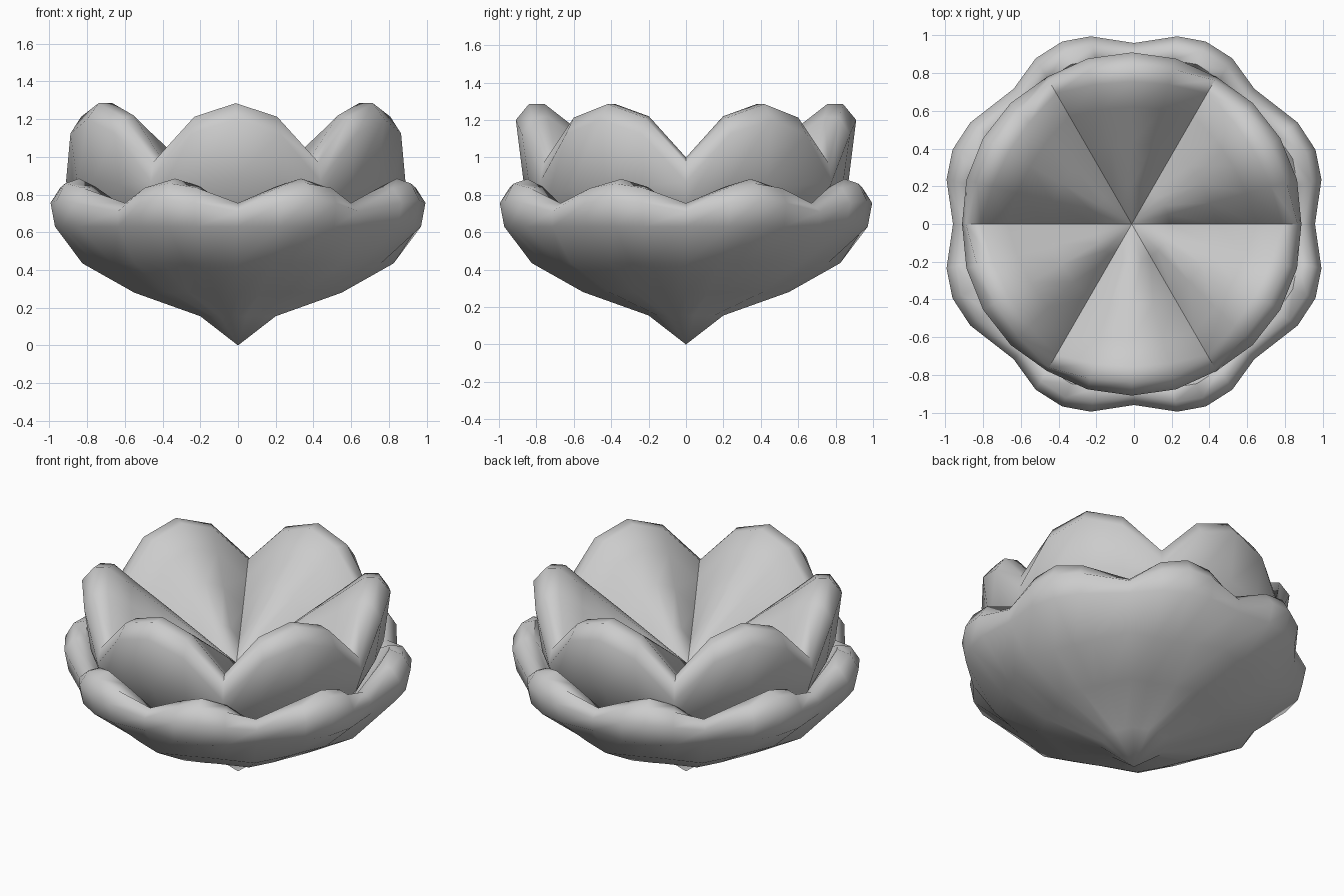
import bpy, bmesh, math

cube = bpy.data.objects.get("Cube")
if cube:
    bpy.data.objects.remove(cube, do_unlink=True)

grey = bpy.data.materials.new("pale_grey")
grey.use_nodes = True
colour = (0.6, 0.6, 0.6, 1)
grey.diffuse_color = colour
grey.node_tree.nodes["Principled BSDF"].inputs["Base Color"].default_value = colour


def petal_ring(name, steps, repeats, ends, valley, tip, centre_x=0):
    """Loft a scalloped bowl; steps give (degrees, blend from valley to tip)."""
    bm = bmesh.new()
    columns = []
    for turn in range(repeats):
        for degrees, blend in steps:
            a = math.radians(degrees) + turn * math.tau / repeats
            column = []
            for (r0, z0), (r1, z1) in zip(valley, tip):
                r = r0 + (r1 - r0) * blend
                z = z0 + (z1 - z0) * blend
                column.append(bm.verts.new((centre_x + r * math.cos(a), r * math.sin(a), z)))
            columns.append(column)
    under, floor = [bm.verts.new((centre_x, 0, z)) for z in ends]
    for i, a in enumerate(columns):
        b = columns[(i + 1) % len(columns)]
        bm.faces.new((under, b[0], a[0]))
        for j in range(len(a) - 1):
            bm.faces.new((a[j], b[j], b[j + 1], a[j + 1]))
        bm.faces.new((a[-1], b[-1], floor))
    bmesh.ops.recalc_face_normals(bm, faces=bm.faces)
    mesh = bpy.data.meshes.new(name)
    bm.to_mesh(mesh)
    bm.free()
    mesh.materials.append(grey)
    obj = bpy.data.objects.new(name, mesh)
    bpy.context.collection.objects.link(obj)
    bpy.ops.object.select_all(action="DESELECT")
    obj.select_set(True)
    bpy.context.view_layer.objects.active = obj
    bpy.ops.object.shade_smooth_by_angle(angle=math.radians(62))


# Low outer ring of eight petals: section runs underside, lip, inside
quarter = [(0, 0), (13.3, 0.77), (22.3, 1), (31.8, 0.77),
           (48.3, 0), (59.3, 0.77), (68.5, 1), (77, 0.77)]
half_turn = quarter + [(90, 0)] + [(180 - a, b) for a, b in reversed(quarter[1:])]
petal_ring(
    "outer_petals", half_turn, 2, (0, 0.12),
    [(.2, .155), (.55, .28), (.825, .435), (.955, .63), (.96, .71), (.9, .755), (.83, .7), (.7, .52), (.4, .32)],
    [(.185, .155), (.51, .28), (.765, .435), (1.01, .63), (1.04, .77), (.99, .86), (.91, .885), (.72, .54), (.4, .32)])

# Tall inner ring of six petals, sloping inside to a shared centre
sixth = [(0, 0), (15, 0.77), (30, 1), (45, 0.77)]
petal_ring(
    "inner_petals", sixth, 6, (0.18, 0.7),
    [(.4, .36), (.72, .58), (.86, .75), (.9, .87), (.88, .97), (.8, 1.0), (.66, .94), (.45, .85), (.2, .76)],
    [(.4, .36), (.72, .58), (.87, .88), (.91, 1.2), (.84, 1.285), (.755, 1.285), (.62, 1.18), (.43, 1.04), (.2, .86)],
    -0.012)
